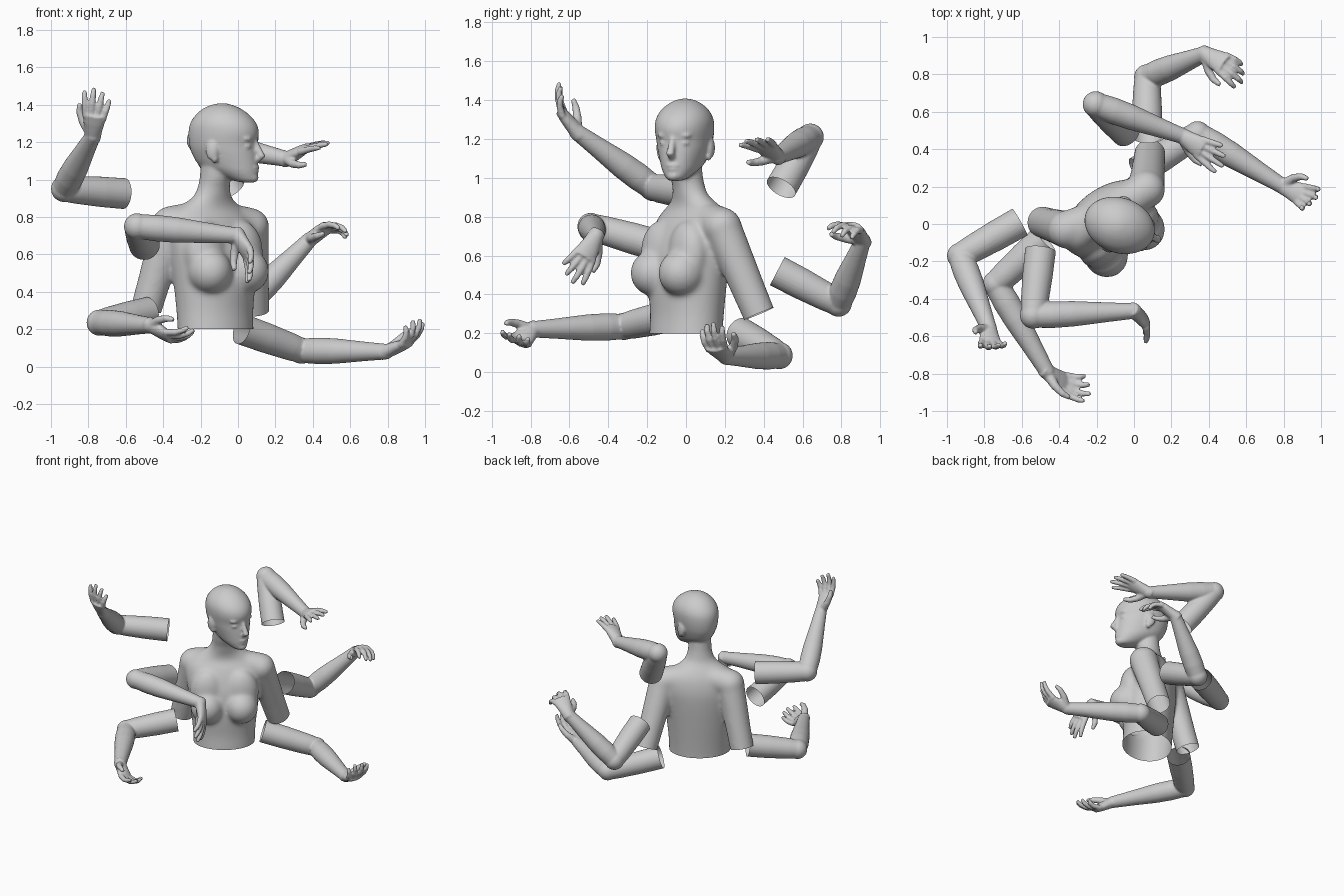
import bpy, bmesh, math
from mathutils import Vector as V, Matrix

if "Cube" in bpy.data.objects:
    bpy.data.objects.remove(bpy.data.objects["Cube"])


def tube(bm, pts, radii, ref, n=24):
    """Capped loft of ellipses along pts; radii = (along ref, across ref)."""
    pts = [V(p) for p in pts]
    rings = []
    for i, p in enumerate(pts):
        d = (pts[min(i + 1, len(pts) - 1)] - pts[max(i - 1, 0)]).normalized()
        u = (V(ref) - d * d.dot(V(ref))).normalized()
        w = d.cross(u)
        a, b = radii[i] if isinstance(radii[i], tuple) else (radii[i],) * 2
        rings.append([bm.verts.new(p + u * a * math.cos(2 * math.pi * k / n)
                                   + w * b * math.sin(2 * math.pi * k / n)) for k in range(n)])
    skin(bm, rings)


def skin(bm, rings):
    n = len(rings[0])
    for r, s in zip(rings, rings[1:]):
        for k in range(n):
            bm.faces.new((r[k], r[(k + 1) % n], s[(k + 1) % n], s[k]))
    bm.faces.new(rings[0][::-1])
    bm.faces.new(rings[-1])


def stack(bm, rows, m, n=48, sub=4):
    """Smooth loft of horizontal rings: (z, front, back, half width), front is local -y."""
    q = [rows[0]] + rows + [rows[-1]]
    fine = []
    for a, b, c, d in zip(q, q[1:], q[2:], q[3:]):
        for i in range(sub):
            t = i / sub
            fine.append([0.5 * (2 * y + (z - x) * t + (2 * x - 5 * y + 4 * z - w) * t * t
                                + (3 * y - x - 3 * z + w) * t ** 3) for x, y, z, w in zip(a, b, c, d)])
    rings = []
    for z, f, b, hw in fine + [rows[-1]]:
        cy, hd = (b - f) / 2, (b + f) / 2
        rings.append([bm.verts.new(m @ V((hw * math.cos(2 * math.pi * k / n),
                      cy + hd * math.sin(2 * math.pi * k / n), z))) for k in range(n)])
    skin(bm, rings)


def ball(bm, c, size, m=Matrix()):
    mat = m @ Matrix.Translation(c) @ Matrix.Diagonal((*size, 1))
    bmesh.ops.create_uvsphere(bm, u_segments=24, v_segments=16, radius=1, matrix=mat)


def finish(bm, name, voxel, cuts, soft_below=None):
    """Blend the pieces, smooth them, then cut the ends open: (point, outward, reach)."""
    bmesh.ops.recalc_face_normals(bm, faces=bm.faces)
    me = bpy.data.meshes.new(name)
    bm.to_mesh(me)
    bm.free()
    ob = bpy.data.objects.new(name, me)
    bpy.context.collection.objects.link(ob)
    bpy.ops.object.select_all(action='DESELECT')
    bpy.context.view_layer.objects.active = ob
    ob.select_set(True)
    mod = ob.modifiers.new("blend", 'REMESH')
    mod.mode, mod.voxel_size = 'VOXEL', voxel
    bpy.ops.object.modifier_apply(modifier=mod.name)
    mod = ob.modifiers.new("soften", 'SMOOTH')
    mod.factor, mod.iterations = 0.5, 4
    bpy.ops.object.modifier_apply(modifier=mod.name)
    if soft_below:
        vg = ob.vertex_groups.new(name="soft")
        for v in ob.data.vertices:
            vg.add([v.index], max(0, min(1, (soft_below - v.co.z) / 0.08)), 'REPLACE')
        mod = ob.modifiers.new("soften_torso", 'SMOOTH')
        mod.factor, mod.iterations, mod.vertex_group = 0.5, 40, "soft"
        bpy.ops.object.modifier_apply(modifier=mod.name)
    bm = bmesh.new()
    bm.from_mesh(ob.data)
    for p, out, reach in cuts:
        faces = [f for f in bm.faces if (f.calc_center_median() - p).length < reach]
        geom = list({e for f in faces for e in (*f.verts, *f.edges)}) + faces
        bmesh.ops.bisect_plane(bm, geom=geom, plane_co=p, plane_no=out, clear_outer=True)
    bm.to_mesh(ob.data)
    bm.free()
    bpy.ops.object.shade_smooth_by_angle(angle=math.radians(60))


def hand(bm, wrist, d, n, side, curl):
    """side +1 = right hand, -1 = left; fingers curl toward palm normal n."""
    d = V(d).normalized()
    n = V(n)
    n = (n - d * d.dot(n)).normalized()
    t = d.cross(n) * side
    # palm
    tube(bm, [wrist - d * 0.03, wrist + d * 0.04, wrist + d * 0.095, wrist + d * 0.145],
         [(0.040, 0.038), (0.048, 0.036), (0.059, 0.031), (0.057, 0.023)], t)
    # fingers, index to little
    for k, length in enumerate((0.145, 0.160, 0.150, 0.120)):
        off = 0.045 - 0.030 * k
        p = wrist + d * (0.125 - 0.006 * abs(k - 1)) + t * off
        base = (d + t * off * 5).normalized()
        pts, ang = [p], 0.1
        for part in (0.46, 0.30, 0.24):
            ang += curl * (0.75 + 0.12 * k)
            p = p + (base * math.cos(ang) + n * math.sin(ang)) * length * part
            pts.append(p)
        tube(bm, pts, [0.0195, 0.0175, 0.016, 0.012], t, 12)
    # thumb
    a = wrist + d * 0.02 + t * 0.022 + n * 0.008
    b = a + (d * 0.55 + t * 0.65 + n * 0.4).normalized() * 0.065
    c = b + (d * 0.8 + t * 0.45 + n * 0.4).normalized() * 0.055
    e = c + (d + t * 0.1 + n * 0.35).normalized() * 0.045
    tube(bm, [a, b, c, e], [0.030, 0.023, 0.019, 0.013], n, 12)


# Six loose arms: stump, elbow, wrist, hand direction, palm normal, side, curl
ARMS = {
    "raised_right_arm": ((-0.61, 0.01, 0.925), (-0.93, -0.17, 0.95), (-0.775, -0.56, 1.235),
                         (0.05, -0.62, 0.78), (0.2, 0.75, 0.6), 1, 0.30),
    "middle_right_arm": ((-0.50, -0.14, 0.65), (-0.54, -0.49, 0.75), (0.00, -0.465, 0.70),
                         (0.45, -0.42, -0.78), (-0.85, -0.35, -0.15), 1, 0.22),
    "lower_right_arm": ((-0.48, -0.08, 0.29), (-0.74, -0.32, 0.235), (-0.465, -0.79, 0.22),
                        (0.65, -0.45, -0.42), (0.6, 0.2, 0.75), 1, 0.42),
    "lower_left_arm": ((0.02, 0.28, 0.20), (0.34, 0.48, 0.085), (0.79, 0.205, 0.08),
                       (0.83, -0.38, 0.32), (-0.35, 0.1, 0.9), -1, 0.40),
    "middle_left_arm": ((0.07, 0.47, 0.52), (0.07, 0.785, 0.355), (0.38, 0.91, 0.675),
                        (0.66, -0.35, 0.50), (0.25, -0.35, -0.9), -1, 0.45),
    "raised_left_arm": ((-0.04, 0.49, 0.95), (-0.205, 0.64, 1.21), (0.26, 0.47, 1.11),
                        (0.72, -0.48, 0.40), (0.4, 0.1, -0.9), -1, 0.08),
}
for name, (stump, elbow, wrist, d, n, side, curl) in ARMS.items():
    bm = bmesh.new()
    s, e, w = V(stump), V(elbow), V(wrist)
    out = (s - e).normalized()
    tube(bm, [s + out * 0.02, s.lerp(e, 0.4), s.lerp(e, 0.8), e], [0.083, 0.081, 0.074, 0.067], (0.3, 0.2, 1))
    ball(bm, e, (0.070, 0.070, 0.070))
    tube(bm, [e, e.lerp(w, 0.2), e.lerp(w, 0.4), e.lerp(w, 0.75), w],
         [0.065, 0.071, 0.068, 0.052, 0.042], (0.3, 0.2, 1))
    ball(bm, w, (0.042, 0.042, 0.042))
    hand(bm, w, d, n, side, curl)
    finish(bm, name, 0.007, [(s, out, 0.12)])

# Bust: torso turned toward +x, head turned further
bm = bmesh.new()
T = Matrix.Translation((-0.12, 0, 0)) @ Matrix.Rotation(math.radians(36), 4, 'Z')
H = Matrix.Translation((-0.07, -0.01, 0)) @ Matrix.Rotation(math.radians(70), 4, 'Z')
stack(bm, [(0.13, 0.175, 0.172, 0.218), (0.20, 0.172, 0.172, 0.218), (0.30, 0.165, 0.178, 0.222),
           (0.45, 0.170, 0.19, 0.238), (0.60, 0.155, 0.20, 0.258), (0.70, 0.125, 0.20, 0.272),
           (0.78, 0.088, 0.185, 0.265), (0.83, 0.055, 0.165, 0.230), (0.87, 0.048, 0.140, 0.165),
           (0.91, 0.055, 0.112, 0.112), (0.96, 0.065, 0.097, 0.088), (1.02, 0.085, 0.087, 0.081),
           (1.12, 0.100, 0.080, 0.080)], T)
for sx in (-1, 1):
    ball(bm, (sx * 0.122, -0.115, 0.51), (0.118, 0.125, 0.120), T)
    ball(bm, (sx * 0.12, -0.075, 0.61), (0.125, 0.088, 0.17), T)

# upper arm stumps of the bust
cuts = [(V((-0.12, 0, 0.20)), V((0, 0, -1)), 0.30)]
for joint, end in (((-0.36, -0.03, 0.76), (-0.49, 0.01, 0.31)),
                   ((0.065, 0.185, 0.75), (0.085, 0.375, 0.30))):
    j, e = V(joint), V(end)
    out = (e - j).normalized()
    ball(bm, j, (0.103, 0.103, 0.098))
    tube(bm, [(-0.15, 0.05, 0.80), j], [0.095, 0.100], (0, 0, 1))
    tube(bm, [j, j.lerp(e, 0.35), j.lerp(e, 0.7), e + out * 0.06], [0.100, 0.094, 0.088, 0.083], (1, 0, 0))
    cuts.append((e, out, 0.12))

# head
stack(bm, [(0.985, 0.165, -0.100, 0.030), (1.00, 0.180, -0.030, 0.055), (1.04, 0.184, 0.070, 0.088),
           (1.08, 0.184, 0.145, 0.108), (1.14, 0.180, 0.182, 0.128), (1.19, 0.176, 0.196, 0.139),
           (1.25, 0.186, 0.200, 0.147), (1.30, 0.172, 0.190, 0.144), (1.345, 0.134, 0.160, 0.123),
           (1.38, 0.084, 0.118, 0.086), (1.40, 0.035, 0.070, 0.048), (1.408, 0.0, 0.03, 0.015)], H)
# nose, lips, chin
tube(bm, [H @ V(p) for p in ((0, -0.168, 1.215), (0, -0.186, 1.17), (0, -0.211, 1.125), (0, -0.175, 1.10))],
     [0.014, 0.017, 0.022, 0.017], (1, 0, 0), 14)
ball(bm, (0, -0.174, 1.064), (0.036, 0.020, 0.011), H)
ball(bm, (0, -0.172, 1.045), (0.030, 0.020, 0.011), H)
ball(bm, (0, -0.155, 1.01), (0.038, 0.034, 0.027), H)
# brows, eyes, ears
for sx in (-1, 1):
    ball(bm, (sx * 0.050, -0.147, 1.218), (0.042, 0.026, 0.016), H)
    ball(bm, (sx * 0.055, -0.144, 1.178), (0.026, 0.024, 0.013), H)
    ball(bm, (sx * 0.140, 0.025, 1.155), (0.017, 0.034, 0.052), H)
    ball(bm, (sx * 0.132, 0.010, 1.115), (0.016, 0.019, 0.028), H)
finish(bm, "bust", 0.009, cuts, 0.97)
